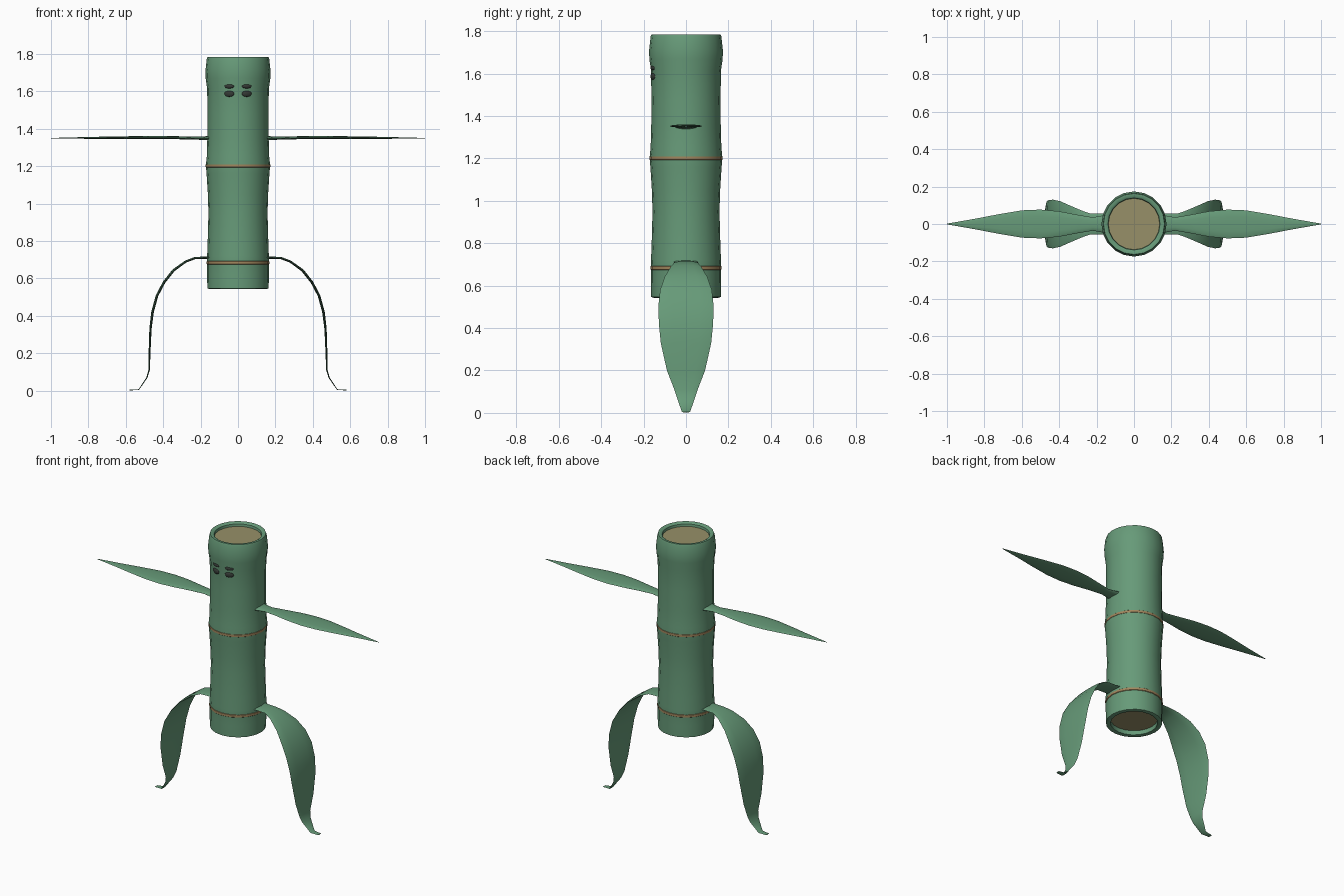
import bpy, bmesh, math
from mathutils import Vector

if "Cube" in bpy.data.objects:
    bpy.data.objects.remove(bpy.data.objects["Cube"])


def material(name, rgb):
    m = bpy.data.materials.new(name)
    m.diffuse_color = (*rgb, 1)
    m.use_nodes = True
    m.node_tree.nodes["Principled BSDF"].inputs["Base Color"].default_value = m.diffuse_color
    return m


GREEN = material("bamboo green", (0.135, 0.325, 0.19))
TAN = material("pith tan", (0.31, 0.28, 0.14))
BAND = material("node brown", (0.36, 0.24, 0.11))
DARK = material("eye dark", (0.035, 0.042, 0.036))


def finish(name, bm, mats, angle=40):
    bmesh.ops.recalc_face_normals(bm, faces=bm.faces)
    me = bpy.data.meshes.new(name)
    bm.to_mesh(me)
    bm.free()
    for m in mats:
        me.materials.append(m)
    ob = bpy.data.objects.new(name, me)
    bpy.context.collection.objects.link(ob)
    bpy.ops.object.select_all(action='DESELECT')
    ob.select_set(True)
    bpy.context.view_layer.objects.active = ob
    bpy.ops.object.shade_smooth_by_angle(angle=math.radians(angle))
    return ob


def loft(bm, rings):
    """Skin a list of closed point rings; returns the vertex rings."""
    vr = [[bm.verts.new(p) for p in r] for r in rings]
    for a, b in zip(vr, vr[1:]):
        n = len(a)
        for i in range(n):
            bm.faces.new((a[i], a[(i + 1) % n], b[(i + 1) % n], b[i]))
    return vr


# Stalk: lathed profile (radius, height) with recessed ends
SEG = 20
profile = [(0.137, 0.575), (0.137, 0.547), (0.152, 0.543), (0.164, 0.547),
           (0.165, 0.62), (0.165, 0.676), (0.166, 0.69), (0.165, 0.72),
           (0.162, 0.80), (0.158, 0.95), (0.161, 1.05), (0.168, 1.16),
           (0.171, 1.192), (0.171, 1.212), (0.167, 1.25), (0.164, 1.35),
           (0.163, 1.48), (0.165, 1.615), (0.173, 1.67), (0.174, 1.71),
           (0.167, 1.775), (0.163, 1.785), (0.148, 1.785), (0.139, 1.778),
           (0.137, 1.763)]
bm = bmesh.new()
rings = loft(bm, [[(r * math.cos(t), r * math.sin(t), z)
                   for t in (2 * math.pi * i / SEG for i in range(SEG))]
                  for r, z in profile])
for end in (rings[0], rings[-1]):
    bm.faces.new(end).material_index = 1
finish("stalk", bm, [GREEN, TAN])

# Node bands
for name, z, r in (("upper_band", 1.202, 0.1705), ("lower_band", 0.684, 0.166)):
    bm = bmesh.new()
    section = [(-0.004, -0.012), (0.002, -0.007), (0.002, 0.007), (-0.004, 0.012)]
    loft(bm, [[((r + d) * math.cos(t), (r + d) * math.sin(t), z + h)
               for t in (2 * math.pi * i / SEG for i in range(SEG))]
              for d, h in section])
    finish(name, bm, [BAND])


def leaf(name, side, stations):
    """Lens-section leaf along stations of (x, z, half width, half thickness)."""
    bm = bmesh.new()
    pts = [Vector((x, 0, z)) for x, z, _, _ in stations]
    out = []
    for i, (x, z, w, t) in enumerate(stations):
        d = (pts[min(i + 1, len(pts) - 1)] - pts[max(i - 1, 0)]).normalized()
        nrm = Vector((-d.z, 0, d.x))
        ring = []
        for k in range(12):
            a = 2 * math.pi * k / 12
            p = pts[i] + nrm * t * math.sin(a) + Vector((0, w * math.cos(a), 0))
            ring.append((p.x * side, p.y, p.z))
        out.append(ring)
    vr = loft(bm, out)
    bm.faces.new(vr[0])
    bm.faces.new(vr[-1])
    finish(name, bm, [GREEN], 75)


# Arms lie flat, legs arch outwards and end in a small flat toe
arm = [(0.145, 1.35, 0.055, 0.012), (0.175, 1.35, 0.044, 0.010),
       (0.22, 1.35, 0.036, 0.008), (0.30, 1.352, 0.049, 0.008),
       (0.40, 1.353, 0.068, 0.008), (0.50, 1.353, 0.077, 0.008),
       (0.60, 1.353, 0.073, 0.007), (0.72, 1.352, 0.053, 0.006),
       (0.85, 1.351, 0.028, 0.004), (1.0, 1.35, 0.002, 0.001)]
leg = [(0.145, 0.712, 0.06, 0.008), (0.175, 0.711, 0.055, 0.006),
       (0.23, 0.709, 0.055, 0.006), (0.28, 0.69, 0.072, 0.006),
       (0.345, 0.643, 0.10, 0.007), (0.395, 0.58, 0.122, 0.007),
       (0.433, 0.508, 0.13, 0.007), (0.457, 0.42, 0.128, 0.007),
       (0.468, 0.33, 0.119, 0.006), (0.473, 0.20, 0.09, 0.005),
       (0.475, 0.11, 0.055, 0.004), (0.487, 0.07, 0.042, 0.003),
       (0.53, 0.006, 0.02, 0.002), (0.58, 0.003, 0.014, 0.002)]
for side, label in ((-1, "left"), (1, "right")):
    leaf(label + "_arm_leaf", side, arm)
    leaf(label + "_leg_leaf", side, leg)

    # Each eye is an upper and a lower flattened bead set into the stalk
    for part, z, h in (("upper", 1.627, 0.011), ("lower", 1.587, 0.016)):
        bm = bmesh.new()
        bmesh.ops.create_uvsphere(bm, u_segments=16, v_segments=8, radius=1)
        for v in bm.verts:
            x = side * 0.047 + v.co.x * 0.027
            y = -math.sqrt(0.164 ** 2 - x * x) + v.co.y * 0.008
            v.co = (x, y, z + v.co.z * h)
        finish(f"{label}_eye_{part}", bm, [DARK])
